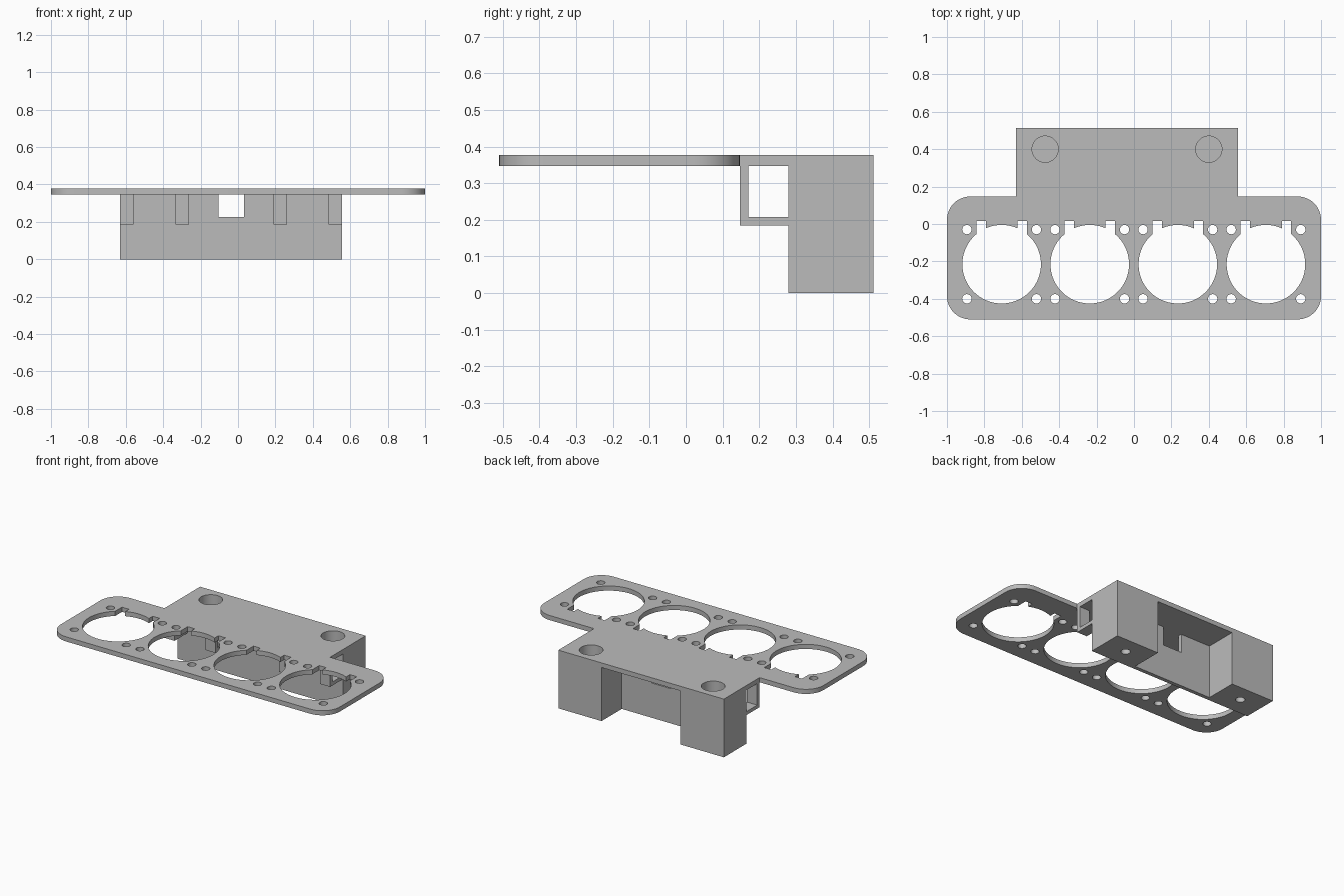
import bpy, bmesh
from math import pi, sin, cos, asin, sqrt

if "Cube" in bpy.data.objects:
    bpy.data.objects.remove(bpy.data.objects["Cube"], do_unlink=True)

grey = bpy.data.materials.new("light grey plastic")
grey.use_nodes = True
colour = (0.5, 0.5, 0.5, 1)
grey.diffuse_color = colour
grey.node_tree.nodes["Principled BSDF"].inputs["Base Color"].default_value = colour

# Main dimensions
DECK_LOW, DECK_TOP = 0.347, 0.377
X0, X1 = -0.63, 0.557
Y_EDGE, Y_WALL, Y_BACK = 0.147, 0.28, 0.512
SCREW_X = (-0.475, 0.4)
SCREW_Y = 0.4


def arc(cx, cy, r, a0, a1, n):
    return [(cx + r * cos(a0 + (a1 - a0) * i / n),
             cy + r * sin(a0 + (a1 - a0) * i / n)) for i in range(n + 1)]


def circle(cx, cy, r, n=32):
    return arc(cx, cy, r, 0, 2 * pi, n)[:-1]


def rect(x0, x1, y0, y1):
    return [(x0, y0), (x1, y0), (x1, y1), (x0, y1)]


def prism(name, loops, z0, z1):
    """Extrude an outline, with any further loops as holes, from z0 to z1."""
    curve = bpy.data.curves.new(name, 'CURVE')
    curve.dimensions = '2D'
    curve.fill_mode = 'BOTH'
    curve.extrude = (z1 - z0) / 2
    for loop in loops:
        spline = curve.splines.new('POLY')
        spline.points.add(len(loop) - 1)
        for point, (x, y) in zip(spline.points, loop):
            point.co = (x, y, 0, 1)
        spline.use_cyclic_u = True
    temp = bpy.data.objects.new(name + " curve", curve)
    bpy.context.collection.objects.link(temp)
    graph = bpy.context.evaluated_depsgraph_get()
    mesh = bpy.data.meshes.new_from_object(temp.evaluated_get(graph))
    bpy.data.objects.remove(temp, do_unlink=True)
    bpy.data.curves.remove(curve)

    bm = bmesh.new()
    bm.from_mesh(mesh)
    bmesh.ops.remove_doubles(bm, verts=bm.verts, dist=1e-5)
    bmesh.ops.translate(bm, verts=bm.verts, vec=(0, 0, (z0 + z1) / 2))
    bmesh.ops.recalc_face_normals(bm, faces=bm.faces)
    bm.to_mesh(mesh)
    bm.free()
    mesh.name = name
    mesh.materials.clear()
    mesh.materials.append(grey)
    obj = bpy.data.objects.new(name, mesh)
    bpy.context.collection.objects.link(obj)
    return obj


def cut(obj, cutters):
    """Subtract the cutters, then discard them."""
    for cutter in cutters:
        cutter.hide_render = True
        mod = obj.modifiers.new("cut", 'BOOLEAN')
        mod.operation = 'DIFFERENCE'
        mod.solver = 'EXACT'
        mod.object = cutter
    graph = bpy.context.evaluated_depsgraph_get()
    mesh = bpy.data.meshes.new_from_object(obj.evaluated_get(graph))
    obj.modifiers.clear()
    obj.data = mesh
    for cutter in cutters:
        bpy.data.objects.remove(cutter, do_unlink=True)


def gauge_opening(cx, cy=-0.215, r=0.21, inner=0.085, outer=0.135, top=0.016):
    """Round opening with two square notches at its upper edge."""
    lift = lambda dx: cy + sqrt(r * r - dx * dx)
    a_in, a_out = asin(inner / r), asin(outer / r)
    tab = arc(cx, cy, r, pi / 2 - a_in, pi / 2 + a_in, 12)
    bowl = arc(cx, cy, r, pi / 2 + a_out, 2.5 * pi - a_out, 64)
    return (tab + [(cx - inner, top), (cx - outer, top)]
            + bowl + [(cx + outer, top), (cx + inner, top)])


# Deck: rounded front plate and rear shelf in one outline
R = 0.125
L, F = 1 - R, -0.51
outline = (arc(-L, F + R, R, pi, 1.5 * pi, 12)
           + arc(L, F + R, R, 1.5 * pi, 2 * pi, 12)
           + arc(L, Y_EDGE - R, R, 0, pi / 2, 12)
           + [(X1, Y_EDGE), (X1, Y_BACK), (X0, Y_BACK), (X0, Y_EDGE)]
           + arc(-L, Y_EDGE - R, R, pi / 2, pi, 12))
loops = [outline]
for i in range(4):
    cx = (i - 1.5) * 0.471 - 0.001
    loops.append(gauge_opening(cx))
    for sx in (-1, 1):
        for y in (-0.03, -0.4):
            loops.append(circle(cx + sx * 0.186, y, 0.025, 24))
loops += [circle(x, SCREW_Y, 0.07, 48) for x in SCREW_X]
deck = prism("deck_plate", loops, DECK_LOW, DECK_TOP)

# Rear mount: two legs joined by a thin front wall
LEG, WALL = 0.31, 0.025
u_shape = [(X0, Y_WALL), (X1, Y_WALL), (X1, Y_BACK), (X1 - LEG, Y_BACK),
           (X1 - LEG, Y_WALL + WALL), (X0 + LEG, Y_WALL + WALL),
           (X0 + LEG, Y_BACK), (X0, Y_BACK)]
mount = prism("rear_mount", [u_shape], 0, DECK_LOW)
cutters = [prism("window_cutter", [rect(-0.105, 0.032, 0.2, 0.36)], 0.225, 0.4)]
for x in SCREW_X:
    cutters.append(prism("bore_cutter", [circle(x, SCREW_Y, 0.07, 48)], 0.18, 0.4))
    cutters.append(prism("screw_cutter", [circle(x, SCREW_Y, 0.028, 24)], -0.1, 0.165))
cut(mount, cutters)

# Front brackets: L-shaped hooks between the deck and the wall
for i, (x0, x1) in enumerate([(X0, -0.558), (-0.335, -0.263),
                              (0.19, 0.263), (0.484, X1)]):
    hook = prism(f"bracket_{i + 1}", [rect(x0, x1, Y_EDGE, Y_WALL)], 0.185, DECK_LOW)
    cut(hook, [prism("slot_cutter", [rect(x0 - 0.1, x1 + 0.1, 0.171, 0.4)], 0.208, 0.4)])

# Smooth the round walls, keep corners crisp
for obj in bpy.context.scene.objects:
    obj.select_set(obj.type == 'MESH')
bpy.context.view_layer.objects.active = deck
bpy.ops.object.shade_smooth_by_angle(angle=pi / 6)
